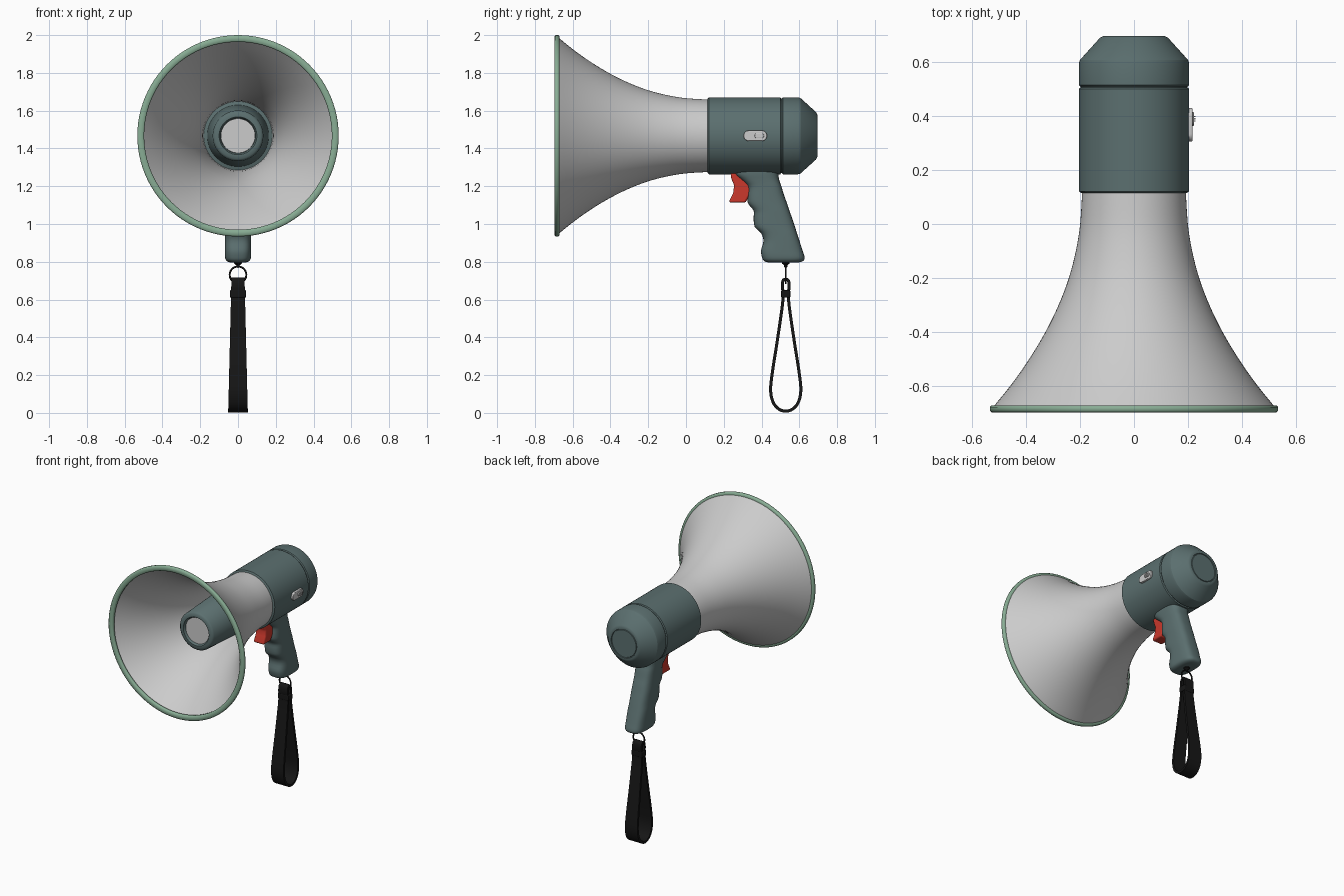
import bpy, bmesh, math
from mathutils import Vector

if "Cube" in bpy.data.objects:
    bpy.data.objects.remove(bpy.data.objects["Cube"])

AX = 1.467  # height of the horn axis


def material(name, rgb):
    m = bpy.data.materials.new(name)
    m.diffuse_color = (*rgb, 1)
    m.use_nodes = True
    m.node_tree.nodes["Principled BSDF"].inputs["Base Color"].default_value = m.diffuse_color
    return m


TEAL = material("teal", (0.105, 0.16, 0.16))
GREEN = material("green", (0.25, 0.42, 0.30))
RED = material("red", (0.6, 0.04, 0.025))
BLACK = material("black", (0.008, 0.008, 0.008))


def finish(name, bm, mat=None, bevel=0, angle=35, segs=3):
    bmesh.ops.remove_doubles(bm, verts=bm.verts, dist=1e-5)
    bmesh.ops.recalc_face_normals(bm, faces=bm.faces)
    me = bpy.data.meshes.new(name)
    bm.to_mesh(me)
    bm.free()
    ob = bpy.data.objects.new(name, me)
    bpy.context.collection.objects.link(ob)
    if mat:
        me.materials.append(mat)
    if bevel:
        b = ob.modifiers.new("bevel", 'BEVEL')
        b.width, b.segments, b.limit_method = bevel, segs, 'ANGLE'
    bpy.ops.object.select_all(action='DESELECT')
    ob.select_set(True)
    bpy.context.view_layer.objects.active = ob
    bpy.ops.object.shade_smooth_by_angle(angle=math.radians(angle))
    return ob


def skin(bm, rings, closed=False):
    """Join successive closed rings of points with quads."""
    rows = [[bm.verts.new(p) for p in r] for r in rings]
    pairs = list(zip(rows, rows[1:])) + ([(rows[-1], rows[0])] if closed else [])
    for a, b in pairs:
        for i in range(len(a)):
            j = (i + 1) % len(a)
            bm.faces.new((a[i], a[j], b[j], b[i]))
    return rows


def lathe(name, prof, mat=None, closed=False, n=96, bevel=0, angle=30):
    """Revolve (radius, y) points about the horn axis; open ends get capped when closed is False."""
    bm = bmesh.new()
    rings = [[(r * math.cos(2 * math.pi * i / n), y, AX + r * math.sin(2 * math.pi * i / n))
              for i in range(n)] for r, y in prof]
    rows = skin(bm, rings, closed)
    if not closed:
        bm.faces.new(rows[0])
        bm.faces.new(rows[-1])
    return finish(name, bm, mat, bevel, angle)


def prism(name, pts, depth, place, mat=None, bevel=0):
    """Extrude a 2D outline; place(u, v, w) maps to world."""
    bm = bmesh.new()
    rows = skin(bm, [[place(u, v, w) for u, v in pts] for w in depth])
    bm.faces.new(rows[0])
    bm.faces.new(rows[-1])
    return finish(name, bm, mat, bevel)


def smooth(pts, k, closed=False):
    """Catmull-Rom resampling of control points, k samples per span."""
    P = [Vector(p) for p in pts]
    n = len(P)
    at = (lambda i: P[i % n]) if closed else (lambda i: P[max(0, min(n - 1, i))])
    out = []
    for i in range(n if closed else n - 1):
        a, b, c, d = at(i - 1), at(i), at(i + 1), at(i + 2)
        for s in range(k):
            t = s / k
            out.append(0.5 * (2 * b + (c - a) * t + (2 * a - 5 * b + 4 * c - d) * t * t
                              + (3 * b - a - 3 * c + d) * t ** 3))
    return out if closed else out + [P[-1]]


# flared horn shell
outer = smooth([(0.528, -0.685), (0.455, -0.595), (0.388, -0.5), (0.328, -0.4), (0.279, -0.3),
                (0.241, -0.2), (0.215, -0.1), (0.199, 0), (0.191, 0.13)], 4)
inner = [(r - 0.01, y) for r, y in reversed(outer)]
lathe("horn", [tuple(p) for p in outer] + inner, closed=True)

# rim around the mouth
lathe("horn_rim", [(0.497, -0.69), (0.503, -0.696), (0.526, -0.696), (0.533, -0.69),
                   (0.533, -0.677), (0.526, -0.670), (0.505, -0.670), (0.497, -0.677)],
      GREEN, closed=True, angle=50)

# inner sound tube with its front disc
lathe("inner_tube", [(0.092, -0.44), (0.092, -0.458), (0.1, -0.47), (0.122, -0.47),
                     (0.134, -0.458), (0.163, 0.12)], TEAL, angle=50)
lathe("inner_tube_disc", [(0.091, -0.44), (0.091, -0.456)])

# body barrel and rear cap, parted by a seam
lathe("body", [(0.196, 0.115), (0.204, 0.121), (0.204, 0.499), (0.198, 0.504)], TEAL, angle=50)
lathe("body_seam", [(0.197, 0.5), (0.197, 0.512)], TEAL)
lathe("rear_cap", [(0.198, 0.508), (0.204, 0.513), (0.204, 0.592), (0.2, 0.606), (0.125, 0.689),
                   (0.112, 0.695), (0.101, 0.695), (0.099, 0.689), (0.096, 0.689), (0.094, 0.694)],
      TEAL, angle=25)

# pistol grip, lofted from (z, front y, back y, half width)
secs = smooth([(1.30, 0.255, 0.492, 0.075), (1.265, 0.257, 0.49, 0.075), (1.235, 0.29, 0.493, 0.072),
               (1.20, 0.325, 0.505, 0.07), (1.15, 0.325, 0.52, 0.07), (1.11, 0.328, 0.535, 0.07),
               (1.07, 0.358, 0.548, 0.07), (1.03, 0.358, 0.562, 0.07), (0.985, 0.364, 0.577, 0.07),
               (0.95, 0.398, 0.588, 0.07), (0.91, 0.410, 0.601, 0.07), (0.86, 0.397, 0.617, 0.07),
               (0.825, 0.402, 0.628, 0.069), (0.808, 0.410, 0.624, 0.063),
               (0.799, 0.425, 0.608, 0.05), (0.796, 0.445, 0.588, 0.035)], 3)
grip = []
for z, f, b, w in secs:
    ring = []
    for i in range(40):
        c, s = math.cos(2 * math.pi * i / 40), math.sin(2 * math.pi * i / 40)
        ring.append((w * math.copysign(abs(c) ** 0.65, c),
                     (f + b) / 2 + (b - f) / 2 * math.copysign(abs(s) ** 0.65, s), z))
    grip.append(ring)
bm = bmesh.new()
rows = skin(bm, grip)
bm.faces.new(rows[0])
bm.faces.new(rows[-1])
finish("handle", bm, TEAL, angle=60)

# trigger
prism("trigger", [(0.235, 1.275), (0.24, 1.24), (0.255, 1.205), (0.25, 1.165), (0.23, 1.125),
                  (0.23, 1.113), (0.315, 1.113), (0.34, 1.16), (0.34, 1.275)],
      (-0.04, 0.04), lambda u, v, w: (w, u, v), RED, 0.01)


# switch on the right side: oval plate, slider and grip ribs
def oval(cy, cz, half, r, n=12):
    return [(cy + s * half + s * r * math.sin(math.pi * i / n), cz + s * r * math.cos(math.pi * i / n))
            for s in (1, -1) for i in range(n + 1)]


side = lambda u, v, w: (w, u, v)
prism("switch_plate", oval(0.367, AX, 0.034, 0.028), (0.19, 0.216), side, None, 0.004)
prism("switch_slider", oval(0.388, AX, 0.012, 0.013), (0.21, 0.222), side, None, 0.003)
for i in range(3):
    y = 0.38 + i * 0.009
    prism(f"switch_rib_{i + 1}", [(y - 0.002, AX - 0.009), (y + 0.002, AX - 0.009),
                                  (y + 0.002, AX + 0.009), (y - 0.002, AX + 0.009)],
          (0.215, 0.228), side)

# strap eyelet and metal ring under the grip
SY = 0.528
bm = bmesh.new()
skin(bm, [[(r * math.cos(a), SY + r * math.sin(a), z) for a in [math.pi * i / 8 for i in range(16)]]
          for r, z in ((0.022, 0.80), (0.02, 0.79), (0.009, 0.782), (0.008, 0.772), (0.001, 0.766))])
finish("strap_eyelet", bm, BLACK)
bpy.ops.mesh.primitive_torus_add(location=(0, SY, 0.731), rotation=(math.pi / 2, 0, 0), major_radius=0.044,
                                 minor_radius=0.005, major_segments=48, minor_segments=10)
ring = bpy.context.object
ring.name = "strap_ring"
ring.data.materials.append(BLACK)
bpy.ops.object.shade_smooth_by_angle(angle=math.radians(60))

# wrist strap: a teardrop loop of webbing, wider towards the bottom
half = [(0, 0.708), (0.014, 0.7), (0.018, 0.67), (0.014, 0.63), (0.019, 0.56), (0.045, 0.38),
        (0.07, 0.22), (0.08, 0.12), (0.066, 0.055), (0.036, 0.02), (0, 0.009)]
loop = smooth(half + [(-y, z) for y, z in reversed(half[1:-1])], 5, True)
T, rings = 0.008, []
for i, p in enumerate(loop):
    t = (loop[(i + 1) % len(loop)] - loop[i - 1]).normalized()
    nrm = Vector((-t.y, t.x)) * T
    w = 0.052 - 0.017 * max(0, p.y) / 0.7
    a, b = p + nrm, p - nrm
    rings.append([(-w, SY + a.x, a.y), (w, SY + a.x, a.y), (w, SY + b.x, b.y), (-w, SY + b.x, b.y)])
bm = bmesh.new()
skin(bm, rings, True)
finish("wrist_strap", bm, BLACK, angle=40)

# strap clasp
prism("strap_clasp", [(SY - 0.024, 0.61), (SY + 0.024, 0.61), (SY + 0.024, 0.65), (SY - 0.024, 0.65)],
      (-0.042, 0.042), lambda u, v, w: (w, u, v), BLACK, 0.005)
